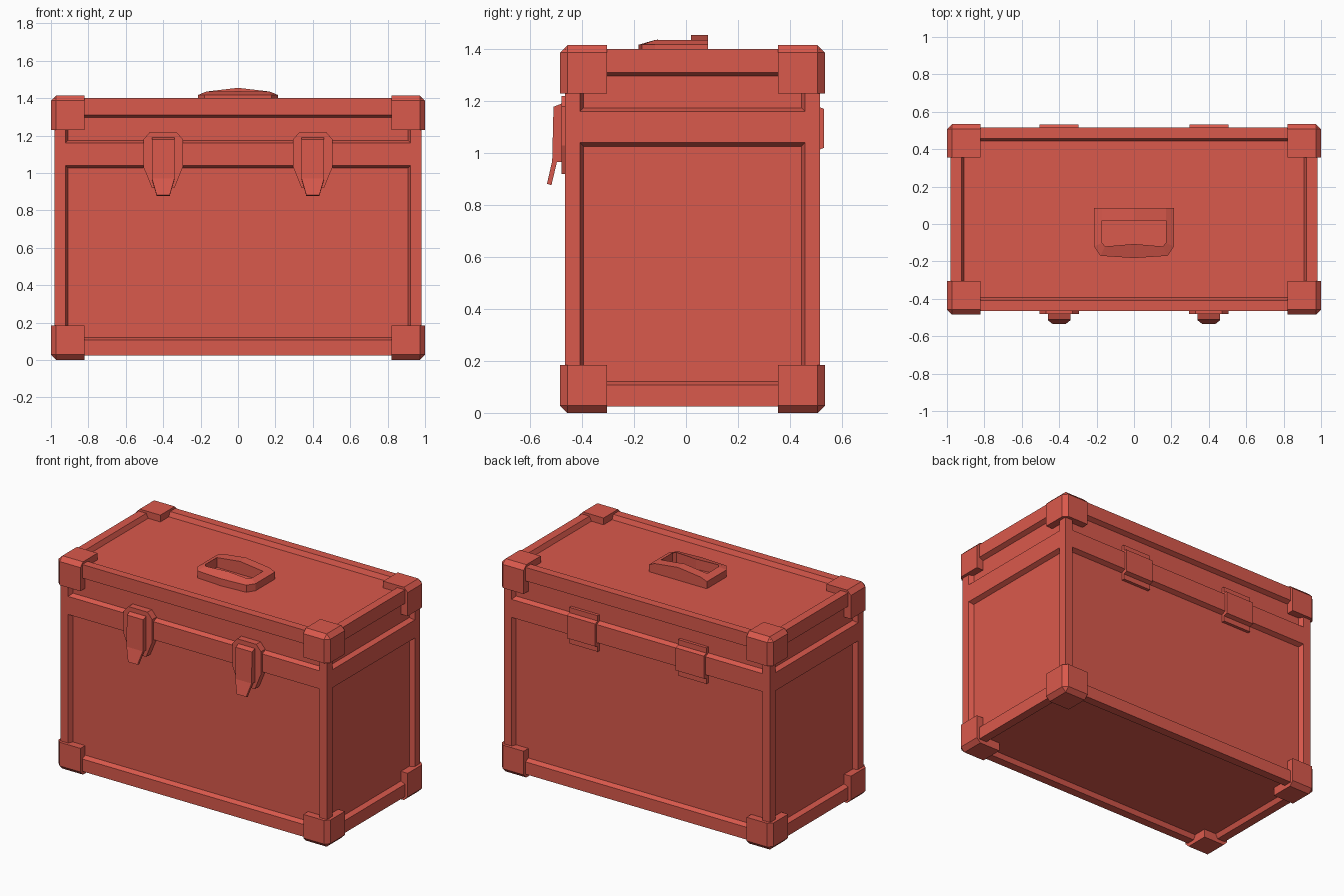
import bpy, bmesh
from mathutils import Vector

if "Cube" in bpy.data.objects:
    bpy.data.objects.remove(bpy.data.objects["Cube"])

red = bpy.data.materials.new("case red")
red.diffuse_color = (0.70, 0.10, 0.072, 1)
red.use_nodes = True
red.node_tree.nodes["Principled BSDF"].inputs["Base Color"].default_value = red.diffuse_color
CY = 0.025  # the case body sits slightly behind the centre


def finish(bm, name):
    bmesh.ops.recalc_face_normals(bm, faces=bm.faces[:])
    me = bpy.data.meshes.new(name)
    bm.to_mesh(me)
    bm.free()
    me.materials.append(red)
    ob = bpy.data.objects.new(name, me)
    bpy.context.collection.objects.link(ob)
    return ob


def box(lo, hi):
    bm = bmesh.new()
    bmesh.ops.create_cube(bm, size=1)
    for v in bm.verts:
        v.co = Vector([(a + b) / 2 + c * (b - a) for a, b, c in zip(lo, hi, v.co)])
    return bm


def prism(name, points, offset, place):
    """Extrude a closed profile; place(u, v, w) maps it into space."""
    bm = bmesh.new()
    ends = [[bm.verts.new(place(u, v, w)) for u, v in points] for w in offset]
    bm.faces.new(ends[0])
    bm.faces.new(ends[1])
    n = len(points)
    for i in range(n):
        j = (i + 1) % n
        bm.faces.new((ends[0][i], ends[0][j], ends[1][j], ends[1][i]))
    return bm


# Case body with sunken panels on every side, split into chest and lid
bm = box((-0.98, CY - 0.49, 0.025), (0.98, CY + 0.49, 1.40))
bmesh.ops.bisect_plane(bm, geom=bm.verts[:] + bm.edges[:] + bm.faces[:],
                       plane_co=(0, 0, 1.10), plane_no=(0, 0, 1))
bm.normal_update()
for f in bm.faces[:]:
    side = abs(f.normal.z) < 0.5
    bmesh.ops.inset_individual(bm, faces=[f], thickness=0.08)
    if side:
        lower = f.calc_center_median().z < 1.10
        zs = (0.107, 1.04) if lower else (1.16, 1.31)
        mid = f.calc_center_median().z
        for v in f.verts:
            v.co.z = zs[0] if v.co.z < mid else zs[1]
    bm.normal_update()
    bmesh.ops.inset_individual(bm, faces=[f], thickness=0.02, depth=-0.03)
finish(bm, "case_body")

# Eight chamfered corner caps
for sx in (-1, 1):
    for sy in (-1, 1):
        for top in (False, True):
            outer = Vector((sx, CY + sy * 0.51, 1.415 if top else 0))
            inner = Vector((sx * 0.82, CY + sy * 0.33, 1.23 if top else 0.185))
            lo = [min(a, b) for a, b in zip(outer, inner)]
            hi = [max(a, b) for a, b in zip(outer, inner)]
            bm = box(lo, hi)
            tip = min(bm.verts, key=lambda v: (v.co - outer).length)
            bmesh.ops.bevel(bm, geom=list(tip.link_edges), offset=0.028,
                            segments=1, affect='EDGES')
            finish(bm, "corner_cap")

# Front latches and rear hinges
PLATE = [(-0.07, 1.22), (0.07, 1.22), (0.105, 1.18), (0.105, 1.03),
         (0.06, 0.92), (-0.06, 0.92), (-0.105, 1.03), (-0.105, 1.18)]
LEVER = [(-0.475, 1.192), (-0.51, 1.178), (-0.515, 0.97), (-0.535, 0.882),
         (-0.518, 0.876), (-0.497, 0.965), (-0.475, 0.965)]
HINGE = [(0.48, 1.215), (0.505, 1.215), (0.505, 1.18), (0.531, 1.17),
         (0.531, 1.02), (0.505, 1.01), (0.505, 0.975), (0.48, 0.975)]
for x in (-0.4, 0.4):
    bm = prism("plate", PLATE, (-0.48, -0.43), lambda u, v, w: (x + u, w, v))
    finish(bm, "latch_plate")
    bm = prism("lever", LEVER, (-0.06, 0.06), lambda u, v, w: (x + w, u, v))
    for v in bm.verts:
        if v.co.z < 0.9:  # narrow the pull tab
            v.co.x = x + (v.co.x - x) * 0.58
    finish(bm, "latch_lever")
    bm = prism("hinge", HINGE, (-0.104, 0.104), lambda u, v, w: (x + w, u, v))
    finish(bm, "hinge")

# Carry handle: a ring with an arched back bar and sloping sides
half = [  # outer x, y, z, then inner x, y, z
    ((0.00, 0.085, 1.455), (0.00, 0.02, 1.455)),
    ((0.17, 0.085, 1.435), (0.17, 0.02, 1.435)),
    ((0.213, 0.085, 1.417), (0.17, 0.02, 1.435)),
    ((0.213, -0.12, 1.417), (0.17, -0.10, 1.435)),
    ((0.18, -0.17, 1.417), (0.155, -0.12, 1.435)),
    ((0.00, -0.182, 1.417), (0.00, -0.107, 1.437)),
]
ring = half + [tuple((-p[0], p[1], p[2]) for p in pair) for pair in half[-2:0:-1]]
bm = bmesh.new()
rows = []
for o, i in ring:
    rows.append([bm.verts.new(p) for p in
                 ((o[0], o[1], 1.365), o, i, (i[0], i[1], 1.365))])
for a, b in zip(rows, rows[1:] + rows[:1]):
    for k in range(4):
        m = (k + 1) % 4
        bm.faces.new((a[k], b[k], b[m], a[m]))
bmesh.ops.remove_doubles(bm, verts=bm.verts[:], dist=0.0005)
finish(bm, "handle")
